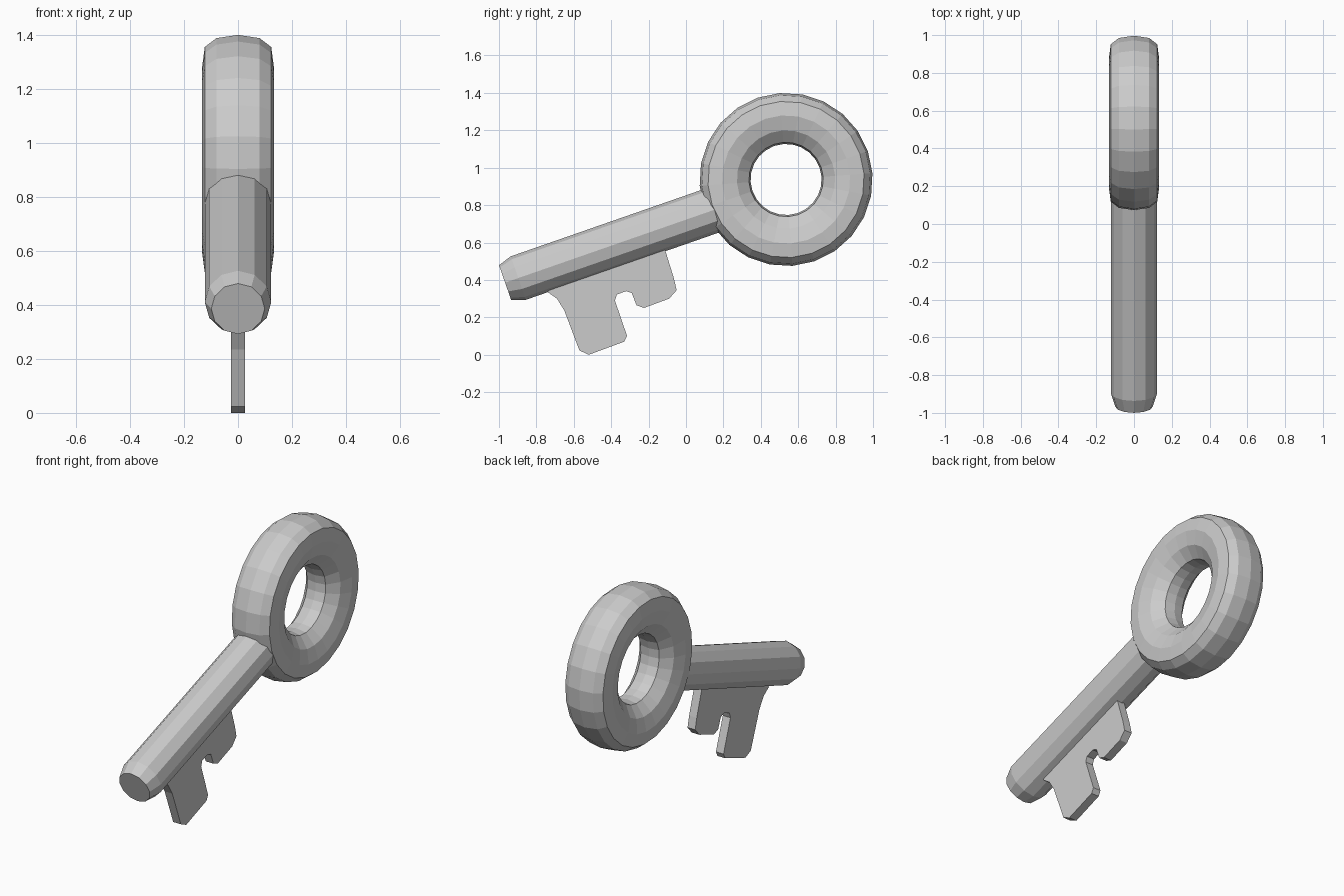
import bpy, bmesh
from math import sin, cos, pi, radians
from mathutils import Matrix, Vector

if "Cube" in bpy.data.objects:
    bpy.data.objects.remove(bpy.data.objects["Cube"])

TILT = radians(19.2)
CENTRE = Vector((0, 0.535, 0.937))
# Local frame: X = thickness, Y = along the key towards the ring, Z = up
FRAME = Matrix.Translation(CENTRE) @ Matrix.Rotation(TILT, 4, 'X')


def finish(name, bm, matrix=None):
    bmesh.ops.recalc_face_normals(bm, faces=bm.faces)
    if matrix:
        bm.transform(matrix)
    mesh = bpy.data.meshes.new(name)
    bm.to_mesh(mesh)
    bm.free()
    obj = bpy.data.objects.new(name, mesh)
    bpy.context.collection.objects.link(obj)
    return obj


def bridge(bm, a, b):
    n = len(a)
    for i in range(n):
        j = (i + 1) % n
        bm.faces.new((a[i], a[j], b[j], b[i]))


# Ring handle: half section (radius, x) mirrored and swept around X
half = [(0.463, 0), (0.451, 0.08), (0.418, 0.123), (0.343, 0.133),
        (0.263, 0.112), (0.199, 0.06), (0.19, 0)]
section = half + [(r, -x) for r, x in half[-2:0:-1]]
bm = bmesh.new()
SEG = 24
loops = []
for k in range(SEG):
    a = 2 * pi * k / SEG
    loops.append([bm.verts.new((x, r * cos(a), r * sin(a))) for r, x in section])
for k in range(SEG):
    bridge(bm, loops[k], loops[(k + 1) % SEG])
finish("ring_handle", bm, FRAME)

# Shaft: twelve-sided rod with a chamfered tip
bm = bmesh.new()
loops = []
for t, r in [(-1.6, 0.099), (-1.525, 0.123), (-0.34, 0.123)]:
    loops.append([bm.verts.new((r * sin(pi * k / 6), t, -0.027 + r * cos(pi * k / 6)))
                  for k in range(12)])
for a, b in zip(loops, loops[1:]):
    bridge(bm, a, b)
bm.faces.new(loops[0])
bm.faces.new(loops[-1])
finish("shaft", bm, FRAME)

# Bit: flat toothed plate under the shaft, outline in (y, z)
outline = [(-0.70, 0.40), (-0.74, 0.335), (-0.69, 0.30), (-0.65, 0.235),
           (-0.57, 0.023), (-0.52, 0.0), (-0.33, 0.07), (-0.315, 0.10),
           (-0.38, 0.29), (-0.37, 0.322), (-0.32, 0.34), (-0.29, 0.33),
           (-0.265, 0.265), (-0.225, 0.25), (-0.09, 0.30), (-0.05, 0.345),
           (-0.065, 0.41), (-0.11, 0.555), (-0.13, 0.61)]
bm = bmesh.new()
sides = [[bm.verts.new((x, y, z)) for y, z in outline] for x in (-0.025, 0.025)]
bridge(bm, *sides)
for s in sides:
    bm.faces.new(s)
finish("bit", bm)
